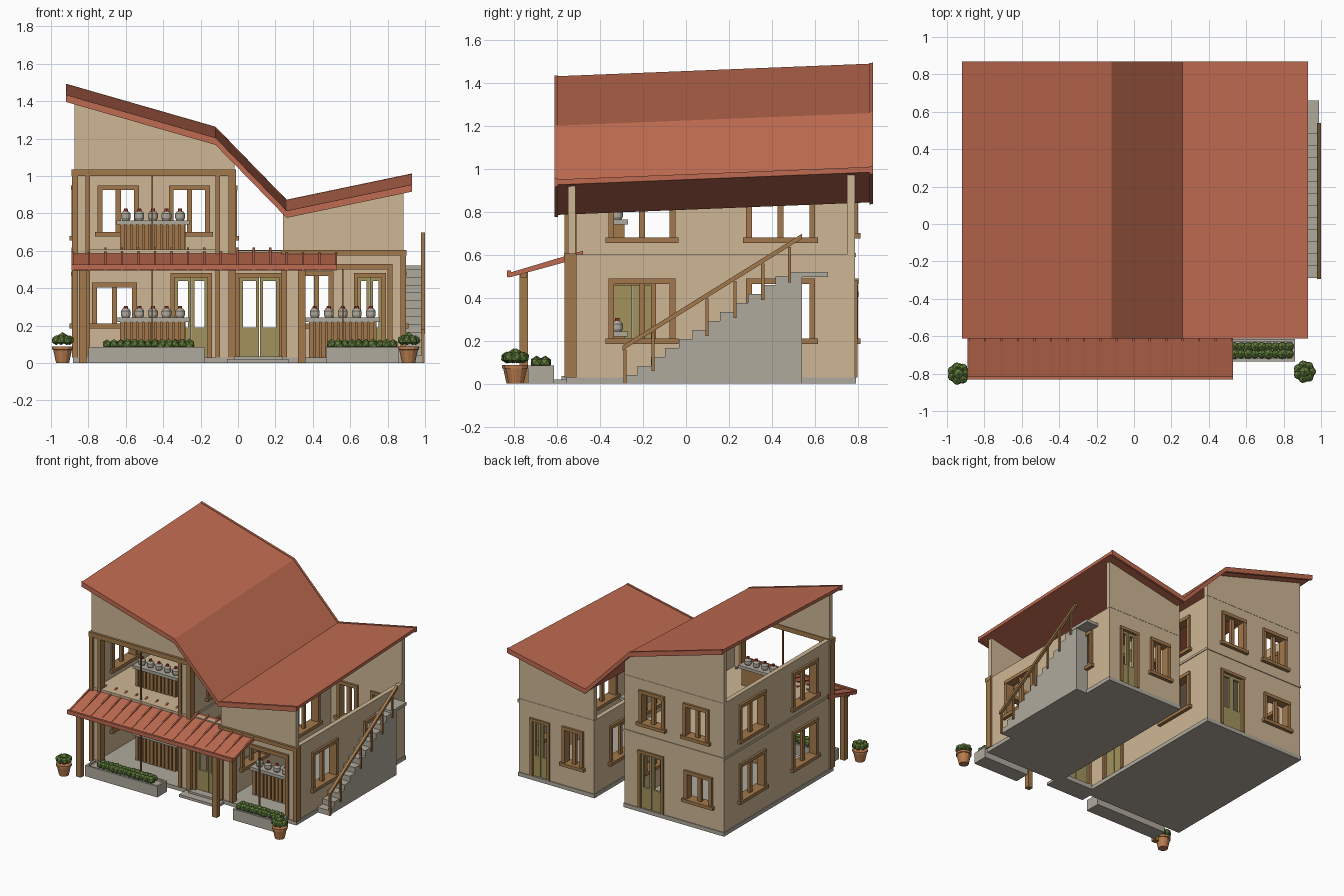
import bpy, bmesh, math, random
from mathutils import Vector, Matrix

random.seed(4)
if "Cube" in bpy.data.objects:
    bpy.data.objects.remove(bpy.data.objects["Cube"])


def material(name, rgb):
    m = bpy.data.materials.new(name)
    m.use_nodes = True
    m.diffuse_color = (*rgb, 1)
    m.node_tree.nodes["Principled BSDF"].inputs["Base Color"].default_value = (*rgb, 1)
    return m


PLASTER = material("beige plaster", (.62, .47, .30))
WOOD = material("brown wood", (.36, .19, .07))
TILE = material("red roof", (.52, .145, .08))
STONE = material("grey stone", (.43, .40, .34))
OLIVE = material("olive door paint", (.36, .29, .11))
LEAF = material("green leaf", (.12, .21, .045))
CLAY = material("clay pot", (.50, .21, .08))
RED = material("red knob", (.42, .05, .03))
T = .035                                    # wall thickness
YF, YB = -.55, .785                         # front and back faces


def finish(name, bm, mat, smooth=False):
    bmesh.ops.recalc_face_normals(bm, faces=bm.faces)
    me = bpy.data.meshes.new(name)
    bm.to_mesh(me)
    bm.free()
    me.materials.append(mat)
    ob = bpy.data.objects.new(name, me)
    bpy.context.collection.objects.link(ob)
    for p in me.polygons:
        p.use_smooth = smooth
    return ob


def boxes(name, mat, items):
    """One object made of boxes (x0, x1, y0, y1, z0, z1)."""
    bm = bmesh.new()
    for x0, x1, y0, y1, z0, z1 in items:
        mid = Vector((x0 + x1, y0 + y1, z0 + z1)) / 2
        size = Matrix.Diagonal((x1 - x0, y1 - y0, z1 - z0, 1))
        bmesh.ops.create_cube(bm, size=1, matrix=Matrix.Translation(mid) @ size)
    return finish(name, bm, mat)


def prism(name, mat, profile, axis, a, b, tilt=0):
    """Profile (x,z) along y or (y,z) along x; tilt raises it towards the back."""
    bm = bmesh.new()
    put = (lambda u, v, w: (w, u, v)) if axis == 'x' else (lambda u, v, w: (u, w, v))
    f = bm.faces.new([bm.verts.new(put(u, v, a)) for u, v in profile])
    ext = bmesh.ops.extrude_face_region(bm, geom=[f])["geom"]
    bmesh.ops.translate(bm, verts=[g for g in ext if isinstance(g, bmesh.types.BMVert)],
                        vec=put(0, 0, b - a))
    for v in bm.verts:
        v.co.z += tilt * (v.co.y + .61)
    return finish(name, bm, mat)


def along(axis, u0, u1, d0, d1, z0, z1):
    return (u0, u1, d0, d1, z0, z1) if axis == 'x' else (d0, d1, u0, u1, z0, z1)


def wall(name, axis, d, u0, u1, z0, z1, holes=()):
    """Wall panel running along an axis, with rectangular openings."""
    us = sorted({u0, u1, *(h[0] for h in holes), *(h[1] for h in holes)})
    zs = sorted({z0, z1, *(h[2] for h in holes), *(h[3] for h in holes)})
    bm = bmesh.new()
    grid = {(u, z): bm.verts.new((u, d, z) if axis == 'x' else (d, u, z)) for u in us for z in zs}
    for a, b in zip(us, us[1:]):
        for c, e in zip(zs, zs[1:]):
            if not any(h[0] < (a + b) / 2 < h[1] and h[2] < (c + e) / 2 < h[3] for h in holes):
                bm.faces.new([grid[p] for p in ((a, c), (b, c), (b, e), (a, e))])
    ext = bmesh.ops.extrude_face_region(bm, geom=bm.faces[:])["geom"]
    bmesh.ops.translate(bm, verts=[g for g in ext if isinstance(g, bmesh.types.BMVert)],
                        vec=(0, T, 0) if axis == 'x' else (T, 0, 0))
    return finish(name, bm, PLASTER)


def window(name, axis, d, u0, u1, z0, z1):
    w, lo, hi, mid = .026, d - .014, d + T + .014, (u0 + u1) / 2
    parts = [(u0, u0 + w, lo, hi, z0, z1), (u1 - w, u1, lo, hi, z0, z1),
             (u0, u1, lo - .003, hi + .003, z1 - w, z1),
             (u0 - .015, u1 + .015, lo - .012, hi + .012, z0 - .005, z0 + .02),
             (mid - .014, mid + .014, d + .006, d + T - .006, z0, z1)]
    boxes(name, WOOD, [along(axis, *p) for p in parts])


def door(name, axis, d, u0, u1, z1=.48, solid=False):
    w, lo, hi, z0, mid = .022, d - .012, d + T + .012, .03, (u0 + u1) / 2
    frame = [(u0, u0 + w, lo, hi, z0, z1), (u1 - w, u1, lo, hi, z0, z1),
             (u0, u1, lo - .002, hi + .002, z1 - w, z1)]
    boxes(name + "_frame", WOOD, [along(axis, *p) for p in frame])
    f0, f1, leaf = d + .008, d + T - .008, []
    for a, b in ((u0 + w, mid - .002), (mid + .002, u1 - w)):
        top = z1 - w if solid else .19
        leaf += [(a, b, f0, f1, z0, top)]
        if not solid:
            leaf += [(a, a + .016, f0, f1, .19, z1 - w), (b - .016, b, f0, f1, .19, z1 - w),
                     (a, b, f0, f1, z1 - w - .02, z1 - w)]
    boxes(name + "_leaves", OLIVE, [along(axis, *p) for p in leaf])


def inset(w):
    return (w[0] + .01, w[1] - .01, w[2] + .01, w[3] - .01)


def pierced(name, axis, d, u0, u1, z1, windows=(), doors=()):
    """Wall together with its windows and doors."""
    wall(name, axis, d, u0, u1, .03, z1,
         [inset(w) for w in windows] + [(p[0] + .01, p[1] - .01, .03, .47) for p in doors])
    for i, w in enumerate(windows):
        window(f"{name}_window_{i}", axis, d, *w)
    for i, (a, b, solid) in enumerate(doors):
        door(f"{name}_door_{i}", axis, d, a, b, solid=solid)


# Wings: floors, side walls, back walls
LX0, LX1, RX0, RX1, LT, RT = -.875, -.02, .24, .885, 1.03, .6
near, far, low, high = (-.36, -.05), (.28, .6), (.19, .49), (.66, .95)
boxes("floor_slabs", STONE, [(LX0 - .006, LX1 + .006, YF - .006, YB + .006, 0, .03),
                             (RX0 - .006, RX1 + .006, YF - .006, YB + .006, 0, .03)])
boxes("upper_floor", PLASTER, [(LX0 - .006, LX1 + .006, YF - .004, YB + .006, .59, .607)])
four = [s + h for s in (near, far) for h in (low, high)]
pierced("left_outer_wall", 'y', LX0, YF + T, YB - T, LT, four)
pierced("left_inner_wall", 'y', LX1 - T, YF + T, YB - T, LT,
        [far + low, near + high, far + high], [(-.36, -.14, True)])
pierced("right_outer_wall", 'y', RX1 - T, YF + T, YB - T, RT, [near + low, far + low])
pierced("right_inner_wall", 'y', RX0, YF + T, YB - T, RT, [near + low, far + low])
pierced("left_back_wall", 'x', YB - T, LX0, LX1, LT,
        [(-.78, -.54, .19, .43), (-.75, -.53, .68, .95), (-.37, -.15, .68, .95)],
        [(-.36, -.14, False)])
pierced("right_back_wall", 'x', YB - T, RX0, RX1, RT, [(.33, .51, .19, .49)], [(.62, .79, False)])

# Open shop fronts with timber posts and beams
wall("left_front_wall", 'x', YF, LX0, LX1, .03, LT,
     [(-.8, -.11, .03, .51), (-.8, -.11, .607, 1.01)])
wall("right_front_wall", 'x', YF, RX0, RX1, .03, RT, [(.34, .81, .03, .51)])
F0, F1 = YF - .014, YF + T + .006
boxes("left_front_timbers", WOOD,
      [(a, b, F0, F1, .03, LT) for a, b in ((-.887, -.855), (-.815, -.79), (-.12, -.097), (-.05, -.012))]
      + [(-.89, -.01, F0 - .004, F1, 1.0, 1.035), (-.815, -.1, F0, F1, .5, .53),
         (-.463, -.455, YF + .01, YF + .02, .03, 1.0)])
boxes("right_front_timbers", WOOD,
      [(a, b, F0, F1, .03, RT) for a, b in ((.232, .262), (.868, .898))]
      + [(.322, .347, F0, F1, .03, .53), (.8, .825, F0, F1, .03, .53), (.322, .825, F0 - .002, F1, .5, .53),
         (.23, .9, F0 - .004, F1, .575, .605), (.556, .564, YF + .01, YF + .02, .03, .5)])

# Entrance between the wings
wall("entrance_wall", 'x', YF + .02, LX1, RX0, .03, .6, [(0, .23, .03, .47)])
door("entrance_door", 'x', YF + .02, -.01, .24)
boxes("entrance_steps", STONE, [(-.02, .24, -.58, -.48, 0, .035), (-.06, .27, -.64, -.55, 0, .02)])

# Folded roof, tilted up to the back
SLOPE = .04
fold = [(-.92, 1.43), (-.12, 1.2), (.26, .81), (.93, .95)]


def band(over, under):
    return [(x, z + over) for x, z in fold] + [(x, z - under) for x, z in reversed(fold)]


prism("roof", TILE, band(0, .025), 'y', -.6, .86, SLOPE)
for side, a in (("front", -.612), ("back", .853)):
    prism(side + "_roof_trim", TILE, band(.004, .034), 'y', a, a + .017, SLOPE)


def roof_z(x):
    for (a, za), (b, zb) in zip(fold, fold[1:]):
        if a <= x <= b:
            return za + (zb - za) * (x - a) / (b - a) - .012


for side, y in (("front", YF), ("back", YB - T)):
    drop = SLOPE * (y + .61)
    for wing, xs, base in (("left", (LX0, -.12, LX1), LT), ("right", (RX0, .26, RX1), RT)):
        shape = [(xs[0], base - drop), (xs[2], base - drop)] + [(x, roof_z(x)) for x in reversed(xs)]
        prism(f"{wing}_{side}_gable", PLASTER, shape, 'y', y, y + T, SLOPE)

# Porch canopy with standing ribs and posts
CX0, CX1 = -.89, .53
prism("canopy", TILE, [(-.82, .515), (-.48, .605), (-.48, .588), (-.82, .495)], 'x', CX0, CX1)
for i in range(17):
    x = CX0 + (CX1 - CX0 - .012) * i / 16
    prism(f"canopy_rib_{i}", TILE, [(-.825, .515), (-.48, .618), (-.48, .6), (-.825, .495)], 'x', x, x + .012)
boxes("canopy_edge", TILE, [(CX0, CX1, -.832, -.815, .497, .527)])
boxes("canopy_posts", WOOD, [(x, x + .04, -.775, -.735, 0, .525) for x in (-.85, .32)]
      + [(CX0 + .02, CX1 - .02, -.77, -.74, .495, .518)])


def lathe(bm, profile, x, y, z, n=12):
    """Stacked cones from (radius, height) pairs."""
    for (r0, h0), (r1, h1) in zip(profile, profile[1:]):
        bmesh.ops.create_cone(bm, cap_ends=True, segments=n, radius1=r0, radius2=r1, depth=h1 - h0,
                              matrix=Matrix.Translation((x, y, z + (h0 + h1) / 2)))


# Counters with slats and lidded jars
for name, x0, x1, z in (("lower_left", -.64, -.27, .03), ("upper_left", -.64, -.27, .55), ("right", .37, .75, .03)):
    boxes(name + "_counter_top", STONE, [(x0 - .01, x1 + .01, -.37, -.27, z + .19, z + .213)])
    slats = [(x0 + .01 + i * .032, x0 + .034 + i * .032, -.362, -.35, z, z + .19) for i in range(11)]
    boxes(name + "_counter_body", WOOD, [(x0 + .01, x1 - .01, -.35, -.285, z, z + .19)] + slats)
    jars, knobs = bmesh.new(), bmesh.new()
    for i in range(5):
        x = x0 + .04 + i * (x1 - x0 - .08) / 4
        lathe(jars, [(.02, 0), (.026, .012), (.026, .035), (.016, .048)], x, -.32, z + .213)
        lathe(knobs, [(.012, 0), (.01, .014)], x, -.32, z + .261, 8)
    finish(name + "_jars", jars, STONE)
    finish(name + "_jar_knobs", knobs, RED)


def foliage(name, spots):
    bm = bmesh.new()
    for x, y, z, r in spots:
        place = Matrix.Translation((x, y, z)) @ Matrix.Rotation(random.random() * 3, 4, 'Z')
        bmesh.ops.create_icosphere(bm, subdivisions=1, radius=r, matrix=place)
    finish(name, bm, LEAF)


# Planter boxes and potted shrubs
for side, x0, x1, g0, g1 in (("left", -.8, -.18, -.7, -.26), ("right", .47, .86, .5, .83)):
    boxes(side + "_planter", STONE, [(x0, x1, -.735, -.615, 0, .07)]
          + [(x0, x1, y, y + .015, .07, .085) for y in (-.735, -.63)]
          + [(x, x + .015, -.72, -.63, .07, .085) for x in (x0, x1 - .015)])
    n = round((g1 - g0) / .036)
    foliage(side + "_planter_leaves", [(g0 + (g1 - g0) * i / n, y, .1, random.uniform(.025, .031))
                                       for i in range(n + 1) for y in (-.695, -.655)])
for side, x, y in (("left", -.938, -.8), ("right", .912, -.79)):
    pot = bmesh.new()
    lathe(pot, [(.035, 0), (.05, .07), (.056, .072), (.056, .088)], x, y, 0)
    finish(side + "_pot", pot, CLAY)
    ring = [math.tau * i / 7 for i in range(7)]
    foliage(side + "_shrub", [(x + .037 * math.cos(a), y + .037 * math.sin(a), .122, .027) for a in ring]
            + [(x, y, .133, .032)])

# Outside stair with landing and railing
STEP = .77 / 12
boxes("outside_stair", STONE, [(RX1, .985, -.29 + i * STEP, -.29 + (i + 1) * STEP, 0, .04 + i * .042)
                               for i in range(12)]
      + [(RX1, .985, .48, .54, 0, .5), (RX1, .988, .48, .66, .497, .52)])
prism("stair_rail", WOOD, [(-.295, .155), (.54, .675), (.54, .698), (-.295, .178)], 'x', .978, 1.0)
boxes("stair_rail_posts", WOOD, [(.982, .996, y, y + .014, max(0, (y + .25) * .65), .16 + (y + .29) * .623)
                                 for y in (-.29, -.16, .09, .22, .35, .475)])
